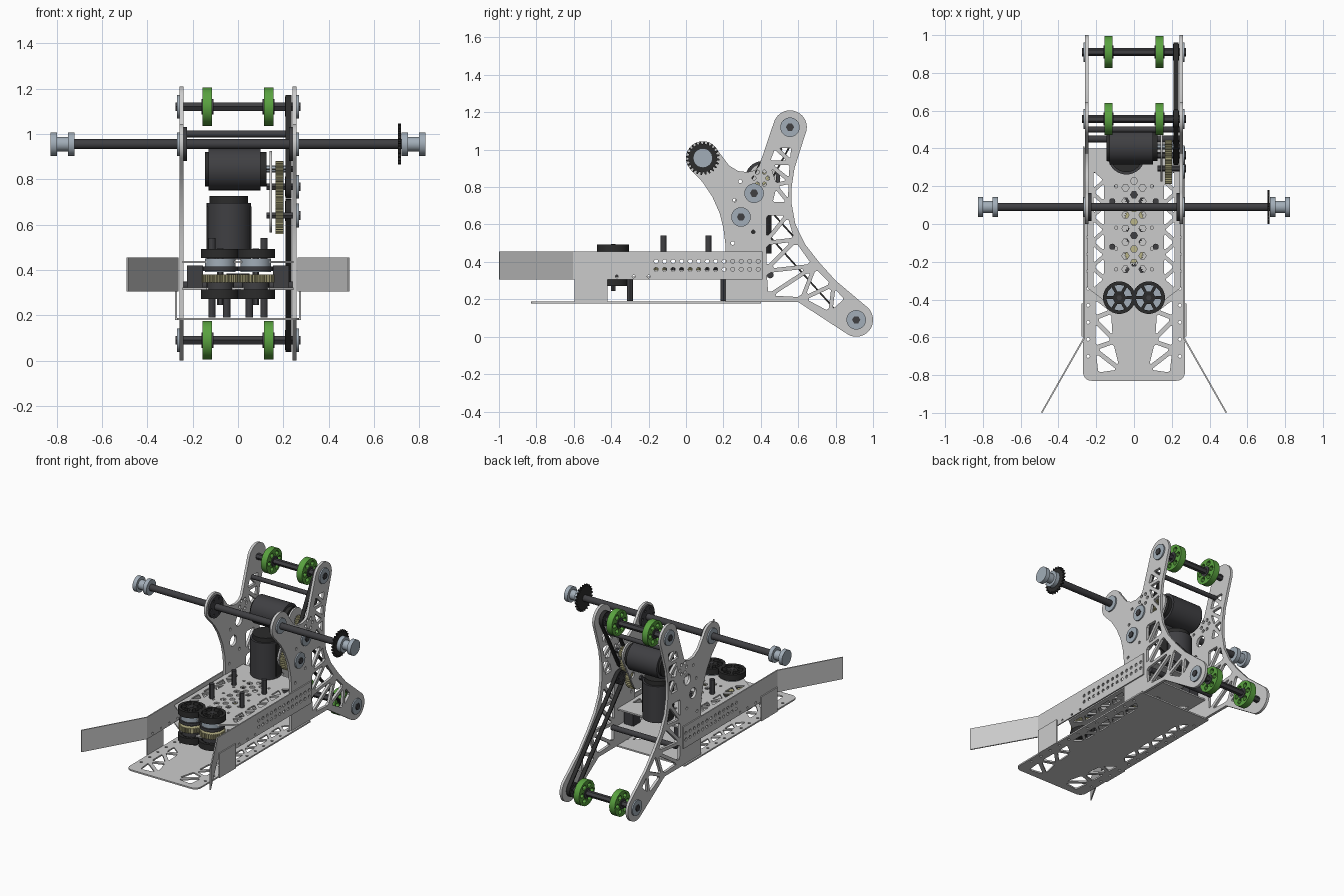
import bpy
from math import sin, cos, pi, radians, atan2, hypot
from mathutils import Matrix, Vector

if "Cube" in bpy.data.objects:
    bpy.data.objects.remove(bpy.data.objects["Cube"])


def mat(name, c):
    m = bpy.data.materials.new(name)
    m.diffuse_color = (*c, 1)
    m.use_nodes = True
    m.node_tree.nodes["Principled BSDF"].inputs["Base Color"].default_value = m.diffuse_color
    return m


DARK = mat("dark", (0.05, 0.05, 0.055))
BLACK = mat("black", (0.025, 0.025, 0.025))
GREEN = mat("green", (0.10, 0.36, 0.05))
BRASS = mat("brass", (0.50, 0.47, 0.25))
STEEL = mat("steel", (0.36, 0.42, 0.48))


# ---- 2D loop helpers ----
def arc(u, v, r, a0, a1, n):
    return [(u + r * cos(radians(a0 + (a1 - a0) * i / n)), v + r * sin(radians(a0 + (a1 - a0) * i / n)))
            for i in range(n + 1)]


def circ(u, v, r, n=32):
    return arc(u, v, r, 0, 360, n)[:-1]


def rect(u0, u1, v0, v1):
    return [(u0, v0), (u1, v0), (u1, v1), (u0, v1)]


def ring(u, v, rad, r, count, n=12):
    return [circ(x, y, r, n) for x, y in circ(u, v, rad, count)]


def gear(r, teeth, depth):
    pts = []
    for i in range(teeth):
        for f, rr in ((0, r - depth), (.35, r - depth), (.5, r), (.8, r)):
            a = 2 * pi * (i + f) / teeth
            pts.append((rr * cos(a), rr * sin(a)))
    return pts


def stadium(p, q, r):
    a = atan2(q[1] - p[1], q[0] - p[0]) * 180 / pi
    return arc(*p, r, a + 90, a + 270, 12) + arc(*q, r, a - 90, a + 90, 12)


def truss(pts, d=0.011):
    """Inset, corner-cut triangles along a zigzag of points."""
    loops = []
    for i in range(len(pts) - 2):
        t = [Vector(p) for p in pts[i:i + 3]]
        e = [(t[(k + 1) % 3] - t[(k + 2) % 3]).length for k in range(3)]
        area = abs((t[1] - t[0]).cross(t[2] - t[0])) / 2
        c = sum((t[k] * e[k] for k in range(3)), Vector((0, 0))) / sum(e)
        s = 1 - d / (2 * area / sum(e))
        if s < 0.1:
            continue
        t = [c + (p - c) * s for p in t]
        loop = []
        for k in range(3):
            loop += [tuple(t[k].lerp(t[k - 1], .1)), tuple(t[k].lerp(t[(k + 1) % 3], .1))]
        loops.append(loop)
    return loops


def plate(name, loops, loc, axis, th, m=None):
    """Extruded outline with holes; axis X draws in (y, z), axis Z in (x, y)."""
    cu = bpy.data.curves.new(name, 'CURVE')
    cu.dimensions, cu.fill_mode, cu.extrude = '2D', 'BOTH', th / 2
    for lp in loops:
        s = cu.splines.new('POLY')
        s.points.add(len(lp) - 1)
        for p, (u, v) in zip(s.points, lp):
            p.co = (u, v, 0, 1)
        s.use_cyclic_u = True
    ob = bpy.data.objects.new(name, cu)
    bpy.context.collection.objects.link(ob)
    bpy.ops.object.select_all(action='DESELECT')
    ob.select_set(True)
    bpy.context.view_layer.objects.active = ob
    bpy.ops.object.convert(target='MESH')
    ob = bpy.context.object
    if axis == 'X':
        ob.data.transform(Matrix(((0, 0, 1, 0), (1, 0, 0, 0), (0, 1, 0, 0), (0, 0, 0, 1))))
    ob.location = loc
    if m:
        ob.data.materials.clear()
        ob.data.materials.append(m)
    bpy.ops.object.shade_smooth_by_angle(angle=radians(30))
    return ob


def cyl(name, loc, axis, r, th, m=None, n=32):
    return plate(name, [circ(0, 0, r, n)], loc, axis, th, m)


SHAFT, TOP, LOW, G1, G2 = (.09, .955), (.556, 1.12), (.91, .09), (.294, .64), (.364, .767)

# ---- side towers: outline, truss cut-outs and bolt holes ----
outline = ([(.21, .185), (.60, .185)] + arc(*LOW, .09, 232, 408, 20)
           + [(.80, .30), (.71, .40), (.636, .495), (.585, .60), (.565, .71), (.565, .80), (.58, .90)]
           + arc(*TOP, .09, -25, 165, 20) + [(.39, .91), (.37, .89), (.33, .88), (.28, .885), (.23, .915)]
           + arc(*SHAFT, .09, 25, 225, 20) + [(.09, .825), (.14, .75), (.18, .66), (.20, .58), (.21, .50)])
cuts = (truss([(.42, .66), (.55, .66), (.42, .50), (.59, .52), (.42, .35), (.69, .38), (.43, .21)])
        + truss([(.43, .21), (.69, .38), (.62, .20), (.79, .28), (.77, .12), (.86, .2)])
        + truss([(.45, .71), (.555, .71), (.475, .81), (.56, .83), (.435, .93), (.565, .93), (.47, 1.02), (.575, 1.02)])
        + ring(.40, .848, .037, .011, 6) + [circ(u, v, .01, 10) for u, v in
                                           ((.26, .73), (.29, .83), (.25, .50), (.36, .56))])
for s, side in ((1, "right"), (-1, "left")):
    extra = [] if s > 0 else [circ(*G1, .036), circ(.355, .755, .036)]
    plate("tower_plate_" + side, [outline] + cuts + extra, (s * .25, 0, 0), 'X', .018)
    plate("shaft_flange_" + side, [circ(0, 0, .075)] + ring(0, 0, .055, .008, 6),
          (s * .233, *SHAFT), 'X', .014, DARK)
    for i, p in enumerate([SHAFT, TOP, LOW] + ([G1, G2] if s > 0 else [])):
        cyl(f"bearing_{side}_{i}", (s * .262, *p), 'X', .052, .012, STEEL)
        cyl(f"bearing_bolt_{side}_{i}", (s * .266, *p), 'X', .022, .018, DARK, 6)

    # side rails, flared wings and hanging brackets
    holes = [circ(-.16 + i * .0455, z, .011, 10) for i in range(13) for z in (.36, .403)]
    holes += [circ(y, .322, .008, 8) for y in (-.55, -.46, -.37, -.28, -.2)]
    plate("side_rail_" + side, [rect(-.61, .41, .305, .455)] + holes, (s * .266, 0, 0), 'X', .008)
    plate("flared_wing_" + side, [[(s * .262, -.608), (s * .27, -.605), (s * .492, -.997), (s * .485, -1)]],
          (0, 0, .38), 'Z', .15)
    plate("rail_bracket_" + side, [rect(-.595, -.42, .178, .345)], (s * .274, 0, 0), 'X', .008)
    plate("bracket_block_" + side, [rect(-.035, .035, -.04, .04)], (s * .19, .31, .37), 'Z', .10, DARK)

    # end spools on the long shaft
    for n, x, r, w in (("inner", .735, .052, .028), ("core", .775, .032, .06), ("outer", .813, .052, .028)):
        cyl(f"spool_{n}_{side}", (s * x, *SHAFT), 'X', r, w, STEEL)

    # green rollers, spoked
    for n, p in (("upper", TOP), ("lower", LOW)):
        plate(f"{n}_roller_{side}", [circ(0, 0, .085, 40)] + ring(0, 0, .054, .017, 6),
              (s * .135, *p), 'X', .042, GREEN)
        cyl(f"{n}_roller_hub_{side}", (s * .135, *p), 'X', .034, .052, DARK)

    # intake wheel stacks
    x = s * .078
    for n, z, w in (("top", .473, .04), ("bottom", .292, .042)):
        spokes = [[(cos(a) * q, sin(a) * q) for q, a in
                   ((.034, k + .22), (.068, k + .12), (.068, k + .52), (.068, k + .92), (.034, k + .82))]
                  for k in [j * pi / 3 for j in range(6)]]
        plate(f"intake_wheel_{n}_{side}", [circ(0, 0, .086, 40)] + spokes, (x, -.39, z), 'Z', w, BLACK)
    cyl("intake_drum_" + side, (x, -.39, .42), 'Z', .068, .06, STEEL)
    cyl("intake_disc_" + side, (x, -.39, .405), 'Z', .078, .02, DARK)
    plate("intake_gear_" + side, [gear(.082, 36, .008)], (x, -.39, .362), 'Z', .034, BRASS)
    cyl("intake_spacer_" + side, (x, -.39, .33), 'Z', .06, .04, DARK)
    cyl("intake_shaft_" + side, (x, -.39, .37), 'Z', .014, .25, DARK, 6)
    for i, (px, py, z0, z1) in enumerate(((.115, .12, .44, .54), (.115, -.12, .44, .54),
                                          (.115, -.3, .19, .32), (.05, -.3, .19, .32), (.115, .2, .19, .32))):
        cyl(f"post_{side}_{i}", (s * px, py, (z0 + z1) / 2), 'Z', .016, z1 - z0, DARK, 12)

# ---- floor plate and the two gearbox decks ----
strips, front = [], []
for s in (1, -1):
    strips += truss([(s * (.15 if i % 2 else .225), -.36 + i * .066) for i in range(11)], .01)
    front += truss([(s * .20, -.80), (s * .06, -.78), (s * .215, -.66), (s * .10, -.62),
                    (s * .215, -.50), (s * .11, -.46), (s * .215, -.38)], .012)
    front += [circ(s * .243, -.7 + i * .09, .009, 8) for i in range(12)]
floor = (arc(-.225, -.785, .045, 180, 270, 6) + arc(.225, -.785, .045, 270, 360, 6) + [(.27, .40), (-.27, .40)])
plate("floor_plate", [floor] + strips + front, (0, 0, .183), 'Z', .01)
hexes = [circ(x, y + (.035 if x == 0 else 0), .019, 6) for x in (-.045, 0, .045)
         for y in [-.24 + .072 * i for i in range(7)]]
hexes += [circ(x, -.24 + .11 * i, .009, 8) for x in (-.095, .095) for i in range(5)]
for n, z in (("upper", .435), ("lower", .317)):
    plate(n + "_deck", [[(-.14, -.42), (.14, -.42), (.245, -.34), (.245, .40), (-.245, .40), (-.245, -.34)]]
          + strips + hexes, (0, 0, z), 'Z', .01)
for i in range(5):
    plate(f"deck_gear_{i}", [gear(.05, 24, .006)], (0, -.26 + .1 * i, .37), 'Z', .03, BRASS if i % 2 else DARK)

# ---- shafts and cross bars ----
cyl("long_shaft", (0, *SHAFT), 'X', .022, 1.63, DARK)
cyl("upper_roller_axle", (0, *TOP), 'X', .021, .5, DARK, 6)
cyl("lower_roller_axle", (0, *LOW), 'X', .021, .5, DARK, 6)
cyl("upper_cross_bar", (0, .5, 1.0), 'X', .015, .49, DARK, 16)
cyl("lower_cross_bar", (0, .45, .33), 'X', .018, .49, DARK, 16)
plate("end_sprocket", [gear(.09, 24, .014)], (.712, *SHAFT), 'X', .012, BLACK)

# ---- motors ----
cyl("roller_motor", (-.015, .41, .845), 'X', .094, .23, DARK, 40)
cyl("roller_motor_cap", (-.01, .41, .845), 'X', .076, .27, BLACK, 40)
cyl("roller_motor_shaft", (.16, .41, .845), 'X', .015, .12, STEEL, 12)
cyl("intake_motor", (-.04, .36, .57), 'Z', .098, .25, DARK, 40)
cyl("intake_motor_cap", (-.04, .36, .70), 'Z', .085, .05, BLACK, 40)
plate("intake_motor_lugs", [rect(-.1, .1, -.03, .03)], (-.04, .36, .57), 'Z', .22, BLACK)

# ---- roller gear train ----
for i, (p, r) in enumerate(((G1, .082), (G2, .066), ((.41, .845), .036))):
    plate(f"drive_gear_{i}", [gear(r, int(r * 420), .007)] + (ring(0, 0, r * .6, r * .18, 6) if i < 2 else []),
          (.183, *p), 'X', .036, BRASS)
    cyl(f"drive_gear_shaft_{i}", (.19, *p), 'X', .016, .13, DARK, 6)
plate("gear_plate", [stadium((.30, .64), (.41, .85), .075), circ(.30, .73, .025), circ(.38, .69, .02)],
      (.145, 0, 0), 'X', .012)

# ---- belts and pulleys to both rollers ----
for n, a, b in (("upper", G2, TOP), ("lower", (.40, .66), LOW)):
    plate(n + "_belt", [stadium(a, b, .052), stadium(a, b, .043)], (.222, 0, 0), 'X', .026, BLACK)
    for i, p in enumerate((a, b)):
        plate(f"{n}_pulley_{i}", [circ(0, 0, .044)] + ring(0, 0, .03, .007, 6), (.222, *p), 'X', .03, DARK)
